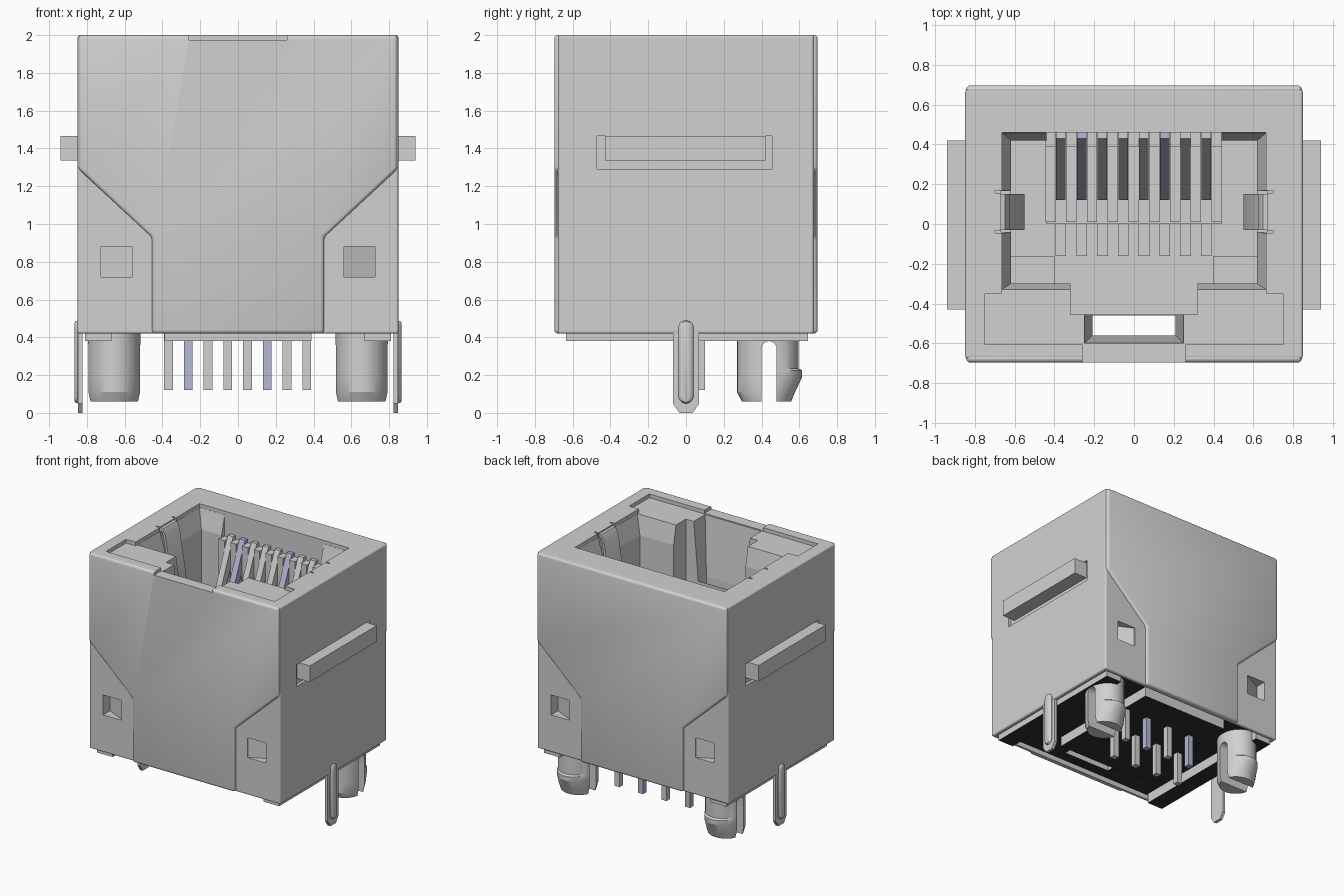
import bpy, bmesh, math

if "Cube" in bpy.data.objects:
    bpy.data.objects.remove(bpy.data.objects["Cube"], do_unlink=True)


def material(name, rgb):
    m = bpy.data.materials.new(name)
    m.use_nodes = True
    m.diffuse_color = (*rgb, 1)
    m.node_tree.nodes["Principled BSDF"].inputs["Base Color"].default_value = (*rgb, 1)
    return m


GREY = material("light grey", (0.64, 0.64, 0.64))
BLUE = material("pale blue", (0.46, 0.48, 0.66))
DARK = material("charcoal", (0.03, 0.03, 0.03))


def finish(name, bm, mat):
    bmesh.ops.recalc_face_normals(bm, faces=bm.faces)
    mesh = bpy.data.meshes.new(name)
    bm.to_mesh(mesh)
    bm.free()
    mesh.materials.append(mat)
    ob = bpy.data.objects.new(name, mesh)
    bpy.context.collection.objects.link(ob)
    return ob


def loft(name, rings, mat=GREY):
    """Skin rings of points that all have the same count, with caps."""
    bm = bmesh.new()
    rows = [[bm.verts.new(p) for p in ring] for ring in rings]
    n = len(rows[0])
    for a, b in zip(rows, rows[1:]):
        for i in range(n):
            j = (i + 1) % n
            bm.faces.new((a[i], a[j], b[j], b[i]))
    bm.faces.new(rows[0])
    bm.faces.new(rows[-1])
    return finish(name, bm, mat)


def prism(name, pts, axis, a, b, mat=GREY):
    """Extrude a flat outline from a to b along the axis."""
    def place(p, t):
        return {"x": (t, *p), "y": (p[0], t, p[1]), "z": (*p, t)}[axis]
    return loft(name, [[place(p, t) for p in pts] for t in (a, b)], mat)


def rect(x0, x1, y0, y1):
    return [(x0, y0), (x1, y0), (x1, y1), (x0, y1)]


def box(name, x0, x1, y0, y1, z0, z1, mat=GREY):
    return prism(name, rect(x0, x1, y0, y1), "z", z0, z1, mat)


def funnel(name, *levels):
    """Rectangular taper through levels of (half width, y0, y1, z)."""
    return loft(name, [[(x, y, z) for x, y in rect(-w, w, y0, y1)] for w, y0, y1, z in levels])


def activate(ob):
    bpy.ops.object.select_all(action="DESELECT")
    ob.select_set(True)
    bpy.context.view_layer.objects.active = ob


def cut(cutter, *targets):
    cutter.hide_render = True
    for ob in targets:
        activate(ob)
        mod = ob.modifiers.new("cut", "BOOLEAN")
        mod.operation, mod.solver, mod.object = "DIFFERENCE", "EXACT", cutter
        bpy.ops.object.modifier_apply(modifier=mod.name)
    bpy.data.objects.remove(cutter, do_unlink=True)


def bevel(ob, width):
    activate(ob)
    mod = ob.modifiers.new("bevel", "BEVEL")
    mod.width, mod.segments, mod.limit_method = width, 3, "ANGLE"
    bpy.ops.object.modifier_apply(modifier=mod.name)


def smooth(ob, degrees):
    activate(ob)
    bpy.ops.object.shade_smooth_by_angle(angle=math.radians(degrees))


def darken_underside(ob):
    ob.data.materials.append(DARK)
    for f in ob.data.polygons:
        if f.normal.z < -0.9 and f.center.z < 0.5:
            f.material_index = 1


# Metal shell: open below, with front and back raised panels
shell = box("shell", -0.849, 0.849, -0.677, 0.677, 0.42, 2)
bevel(shell, 0.012)
cut(box("c", -0.82, 0.82, -0.65, 0.65, 0.3, 1.97), shell)
panels = []
half = [(0.844, 2), (0.844, 1.29), (0.455, 0.93), (0.455, 0.42)]
outline = half + [(-x, z) for x, z in reversed(half)]
for side, name in ((-1, "front_panel"), (1, "back_panel")):
    p = prism(name, outline, "y", side * 0.655, side * 0.697)
    bevel(p, 0.019)
    panels.append(p)

# Plastic housing with plug cavity and a recess for the contacts
housing = box("housing", -0.82, 0.82, -0.65, 0.65, 0.46, 1.97)
cut(box("c", -0.62, 0.62, -0.3, 0.42, 0.75, 2.1), housing)
cut(funnel("c", (0.62, -0.3, 0.42, 1.82), (0.665, -0.33, 0.46, 1.975)), housing)
cut(box("c", -0.44, 0.44, 0.3, 0.46, 0.75, 2.1), housing)
cut(box("c", -0.32, 0.32, -0.455, -0.25, 0.75, 2.1), housing)
cut(funnel("c", (0.21, -0.56, -0.43, 1.5), (0.25, -0.6, -0.43, 1.975)), housing)
cut(box("c", -0.21, 0.21, -0.56, -0.46, 0.3, 2.1), housing)

# Openings in the shell top and the front notch
cut(box("c", -0.665, 0.665, -0.36, 0.46, 1.9, 2.1), shell)
cut(box("c", -0.75, 0.75, -0.605, -0.35, 1.9, 2.1), shell)
cut(box("c", -0.26, 0.26, -0.75, -0.59, 1.975, 2.1), shell, panels[0])

# Side details, mirrored
for s, side in ((-1, "right"), (1, "left")):
    def span(a, b):
        return sorted((s * a, s * b))

    # Slot and bar on the side wall
    cut(box("c", *span(0.825, 0.9), -0.47, 0.455, 1.29, 1.465), shell)
    box(side + "_side_bar", *span(0.8, 0.94), -0.43, 0.42, 1.335, 1.465)

    # Sloped locking windows front and back
    for f in (-1, 1):
        wedge = [(s * 0.56, f * 0.8), (s * 0.56, f * 0.67), (s * 0.725, f * 0.59), (s * 0.725, f * 0.8)]
        cut(prism("c", wedge, "z", 0.72, 0.88), shell, housing)

    # Spring latch bent into the cavity, with relief slits beside it
    cut(box("c", *span(0.58, 0.668), -0.04, 0.165, 1.2, 2.1), shell, housing)
    for y in (-0.045, 0.155):
        cut(box("c", *span(0.58, 0.7), y, y + 0.013, 1.9, 2.1), shell, housing)
    spring = [(0.69, 1.995), (0.65, 1.985), (0.625, 1.94), (0.57, 1.6), (0.55, 1.48),
              (0.55, 1.42), (0.62, 1.22), (0.64, 1.23), (0.57, 1.43), (0.57, 1.48),
              (0.59, 1.6), (0.643, 1.93), (0.66, 1.965), (0.69, 1.975)]
    smooth(prism(side + "_spring_latch", [(s * x, z) for x, z in spring], "y", -0.03, 0.15), 35)

    # Guide block on the cavity floor and standoff below
    box(side + "_guide_block", *span(0.4, 0.63), -0.31, -0.16, 0.74, 1.2)
    darken_underside(box(side + "_standoff", *span(0.67, 0.81), -0.635, 0.645, 0.38, 0.47))

    # Grounding leg with a pressed rib
    leg = [(-0.07, 0.5), (-0.07, 0.05), (-0.035, 0), (0.035, 0), (0.07, 0.05), (0.07, 0.5)]
    prism(side + "_leg", leg, "x", s * 0.822, s * 0.846)
    rib = []
    for k in range(16):
        a = math.tau * (k + 0.5) / 16
        rib.append((0.04 * math.cos(a), 0.27 + 0.04 * math.sin(a) + math.copysign(0.18, math.sin(a))))
    ring = [[(s * x, y * q, 0.27 + (z - 0.27) * (0.9 + q / 10)) for y, z in rib]
            for x, q in ((0.83, 1), (0.85, 1), (0.862, 0.75), (0.866, 0.4))]
    smooth(loft(side + "_leg_rib", ring), 35)

    # Split mounting peg: chamfered front half, barbed back half
    rings = []
    for z, wide, front, back in ((0.06, 0.93, 0.84, 0.74), (0.11, 1, 1, 0.86), (0.19, 1, 1, 1.09),
                                 (0.225, 1, 1, 1.09), (0.235, 1, 1, 0.98), (0.47, 1, 1, 0.98)):
        row = []
        for k in range(32):
            a = math.tau * k / 32
            x, y = math.cos(a), math.sin(a)
            row.append((s * 0.655 + 0.14 * x * wide, 0.435 + 0.165 * y * (back if y > 0 else front), z))
        rings.append(row)
    peg = loft(side + "_peg", rings)
    arch = [(0.4, 0), (0.48, 0)] + [(0.44 + 0.04 * math.cos(math.pi * k / 8),
                                    0.34 + 0.04 * math.sin(math.pi * k / 8)) for k in range(9)]
    cut(prism("c", arch, "x", s * 0.4, s * 0.9), peg)
    smooth(peg, 22)

for p in panels:
    smooth(p, 35)
darken_underside(housing)
darken_underside(box("centre_standoff", -0.39, 0.39, -0.4, 0.6, 0.38, 0.47))

# Contact comb on the back cavity wall
box("comb_base", -0.44, 0.44, 0, 0.47, 0.74, 1)
rib_shape = [(0.01, 0.9), (0.01, 1.05), (0.39, 1.05), (0.39, 1.8), (0.47, 1.8), (0.47, 0.9)]
for i in range(9):
    x = -0.42 + 0.1045 * i
    prism("comb_rib", rib_shape, "x", x - 0.026, x + 0.026)

# Eight contacts, with solder pins in two staggered rows
contact = [(0.43, 1.83), (0.465, 1.83), (0.465, 1.74), (0.16, 1.08), (0.13, 1.07), (0.12, 1.11)]
for i in range(8):
    x = -0.368 + 0.1045 * i
    mat = BLUE if i in (1, 5) else GREY
    y = 0.335 if i % 2 else 0.078
    prism("contact", contact, "x", x - 0.024, x + 0.024, mat)
    box("solder_pin", x - 0.023, x + 0.023, y - 0.023, y + 0.023, 0.12, 0.5, mat)
    box("comb_foot", x - 0.027, x + 0.027, -0.16, 0.01, 0.74, 0.8)
